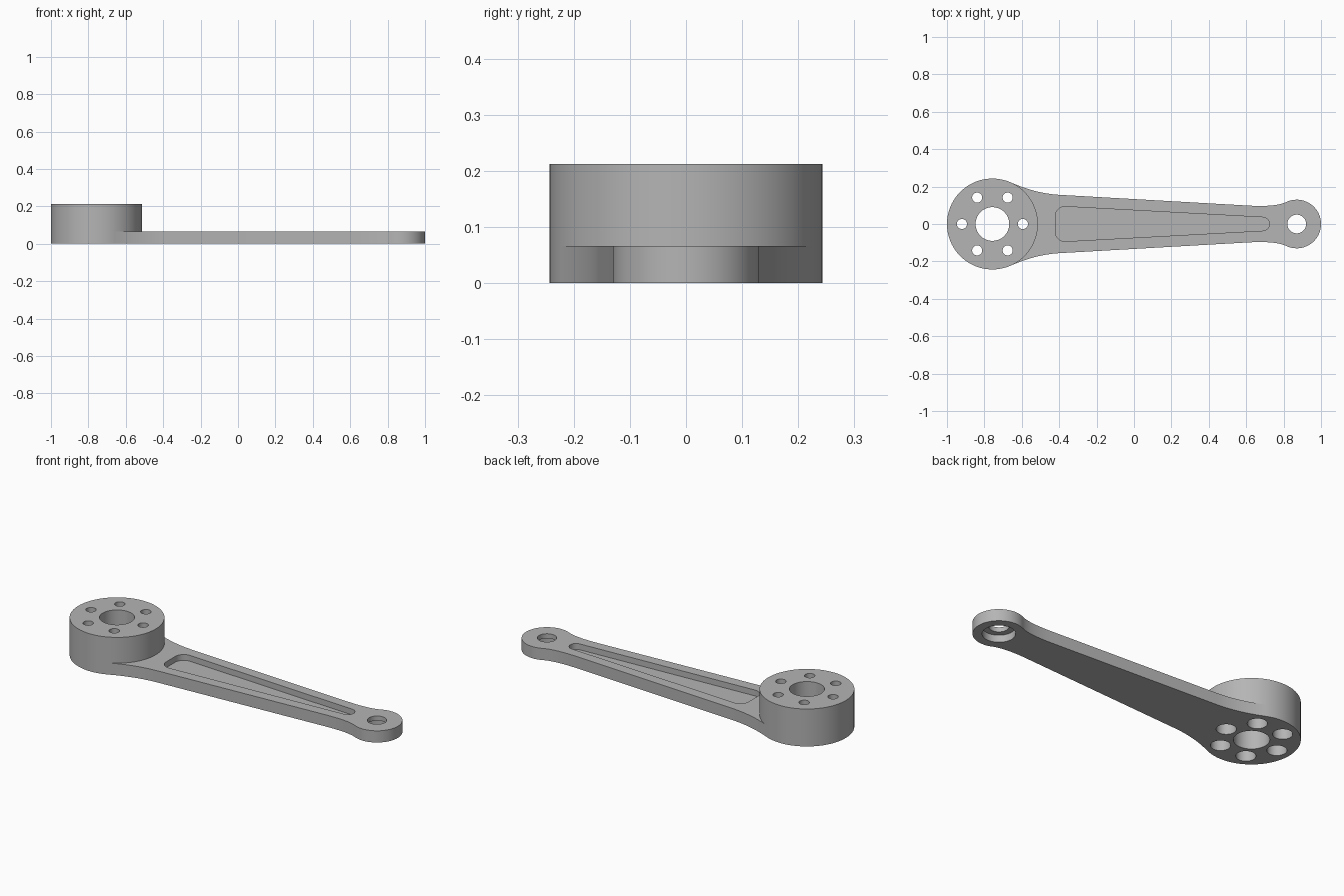
import bpy, bmesh
from math import radians, cos, sin, pi
from mathutils import Vector

cube = bpy.data.objects.get("Cube")
if cube:
    bpy.data.objects.remove(cube)

grey = bpy.data.materials.new("machined grey")
grey.use_nodes = True
grey.diffuse_color = (0.46, 0.46, 0.46, 1)
grey.node_tree.nodes["Principled BSDF"].inputs["Base Color"].default_value = (0.46, 0.46, 0.46, 1)

HUB, HUB_R, HUB_H = Vector((-0.757, 0)), 0.243, 0.212
TIP, TIP_R, ARM_H = Vector((0.87, 0)), 0.13, 0.066


def arc(centre, r, a0, a1, n):
    """Points along an arc, angles in degrees."""
    angles = [radians(a0 + (a1 - a0) * i / n) for i in range(n + 1)]
    return [Vector((centre[0] + r * cos(a), centre[1] + r * sin(a))) for a in angles]


def bend(a, b, c, n=14):
    """Curved blend from a to c, pulled towards corner b."""
    a, b, c = Vector(a), Vector(b), Vector(c)
    return [a * (1 - t) ** 2 + b * 2 * t * (1 - t) + c * t * t for t in (i / n for i in range(n + 1))]


def mirrored(points):
    return [Vector((p.x, -p.y)) for p in reversed(points)]


def prism(name, outline, z0, z1):
    """Extrude a flat outline between two heights."""
    bm = bmesh.new()
    face = bm.faces.new([bm.verts.new((p.x, p.y, z0)) for p in outline])
    top = bmesh.ops.extrude_face_region(bm, geom=[face])["geom"]
    bmesh.ops.translate(bm, vec=(0, 0, z1 - z0), verts=[v for v in top if isinstance(v, bmesh.types.BMVert)])
    bmesh.ops.recalc_face_normals(bm, faces=bm.faces)
    mesh = bpy.data.meshes.new(name)
    bm.to_mesh(mesh)
    bm.free()
    mesh.materials.append(grey)
    obj = bpy.data.objects.new(name, mesh)
    bpy.context.collection.objects.link(obj)
    return obj


def disc(name, centre, r, z0, z1, n=48):
    return prism(name, arc(centre, r, 0, 360, n)[:-1], z0, z1)


def combine(target, tool, operation):
    """Apply a boolean and remove the tool object."""
    bpy.context.view_layer.objects.active = target
    mod = target.modifiers.new(operation.lower(), "BOOLEAN")
    mod.operation, mod.object, mod.solver = operation, tool, "EXACT"
    bpy.ops.object.modifier_apply(modifier=mod.name)
    bpy.data.objects.remove(tool)


# Tapered arm: blend out of the hub, straight flank, blend into the round tip
hub_joint = arc(HUB, HUB_R, 66.4, 66.4, 1)[0]
tip_joint = arc(TIP, TIP_R, 115, 115, 1)[0]
upper = [Vector((HUB.x, 0.12))]
upper += bend(hub_joint, (-0.527, 0.1635), (-0.40, 0.156))
upper += bend((0.62, 0.098), (0.758, 0.091), tip_joint)
tip = arc(TIP, TIP_R, 115, -115, 48)[1:-1]
crank_arm = prism("crank_arm", upper + tip + mirrored(upper), 0, ARM_H)

# Tall hub
combine(crank_arm, disc("hub", HUB, HUB_R, 0, HUB_H, 96), "UNION")

# Tapered pocket in the top of the arm
half = arc((0.688, 0), 0.036, 0, 87, 10) + arc((-0.368, 0.04), 0.053, 87, 180, 12)
combine(crank_arm, prism("pocket", half + mirrored(half)[:-1], 0.033, 0.1), "DIFFERENCE")

# Centre bore and tip hole, with a recess under the tip
combine(crank_arm, disc("centre_bore", HUB, 0.09, -0.1, 0.3, 64), "DIFFERENCE")
combine(crank_arm, disc("tip_hole", TIP, 0.05, -0.1, 0.3), "DIFFERENCE")
combine(crank_arm, disc("tip_recess", TIP, 0.083, -0.1, 0.04), "DIFFERENCE")

# Ring of six bolt holes, widened from below
for i in range(6):
    spot = HUB + Vector((cos(i * pi / 3), sin(i * pi / 3))) * 0.163
    combine(crank_arm, disc("bolt_hole", spot, 0.027, -0.1, 0.3, 32), "DIFFERENCE")
    combine(crank_arm, disc("bolt_recess", spot, 0.05, -0.1, 0.15, 32), "DIFFERENCE")

bpy.ops.object.select_all(action="DESELECT")
crank_arm.select_set(True)
bpy.context.view_layer.objects.active = crank_arm
bpy.ops.object.shade_smooth_by_angle(angle=radians(30))
